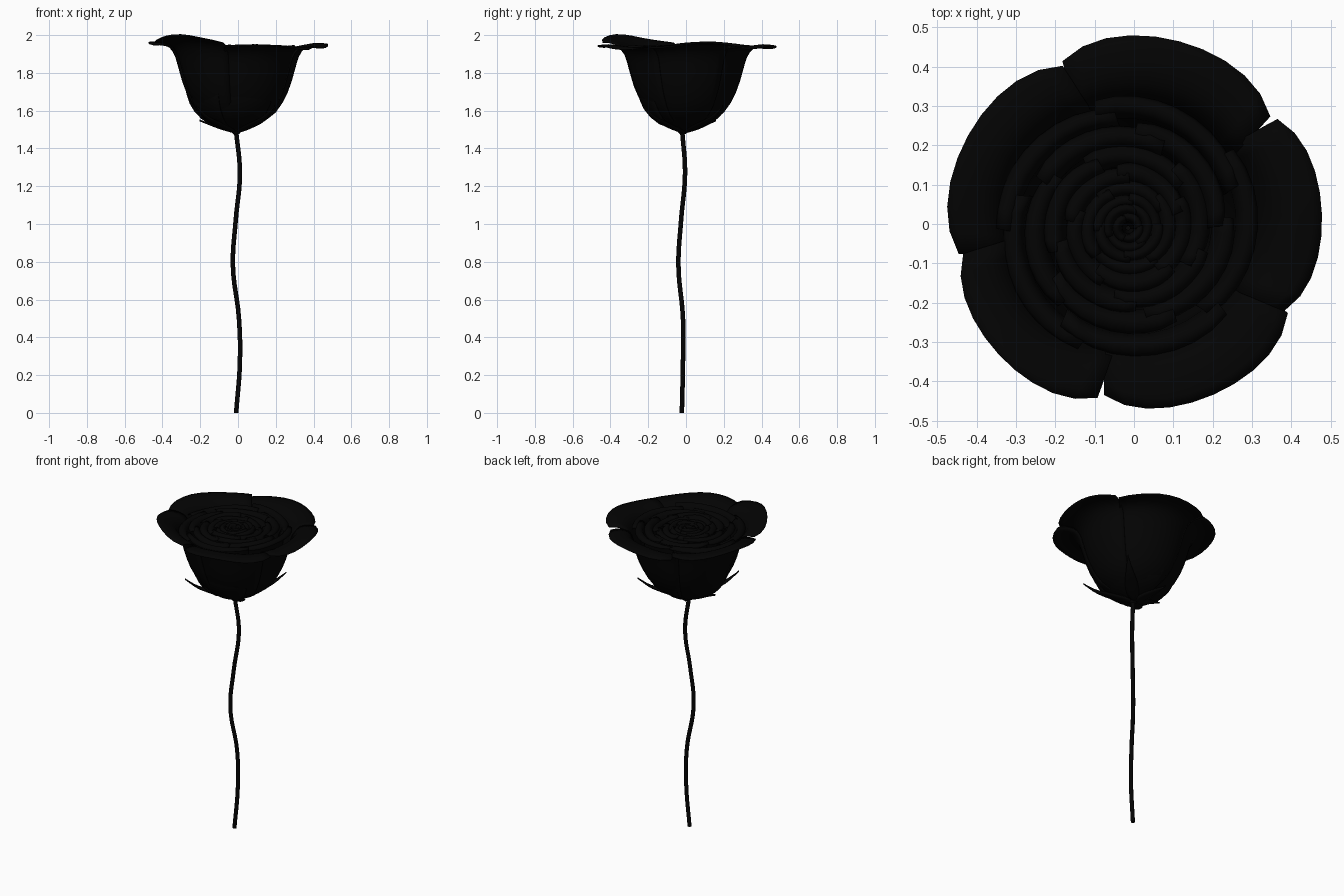
import bpy, math, random
from mathutils import Vector

if "Cube" in bpy.data.objects:
    bpy.data.objects.remove(bpy.data.objects["Cube"])

random.seed(4)
black = bpy.data.materials.new("black")
black.diffuse_color = (0.001, 0.001, 0.001, 1)
black.use_nodes = True
black.node_tree.nodes["Principled BSDF"].inputs["Base Color"].default_value = black.diffuse_color


def finish(name, verts, faces, thick):
    me = bpy.data.meshes.new(name)
    me.from_pydata(verts, [], faces)
    me.polygons.foreach_set("use_smooth", [True] * len(faces))
    ob = bpy.data.objects.new(name, me)
    bpy.context.collection.objects.link(ob)
    me.materials.append(black)
    mod = ob.modifiers.new("thickness", "SOLIDIFY")
    mod.thickness = thick
    return ob


def sample(pts, t):
    # Catmull-Rom interpolation along a profile, t in 0..1
    n = len(pts) - 1
    f = min(max(t, 0), 1) * n
    i = min(int(f), n - 1)
    f -= i
    p = [Vector(pts[min(max(k, 0), n)]) for k in (i - 1, i, i + 1, i + 2)]
    return 0.5 * (2 * p[1] + (p[2] - p[0]) * f + (2 * p[0] - 5 * p[1] + 4 * p[2] - p[3]) * f ** 2
                  + (3 * p[1] - p[0] - 3 * p[2] + p[3]) * f ** 3)


def grid_faces(nu, nv):
    return [(j * (nu + 1) + i, j * (nu + 1) + i + 1, (j + 1) * (nu + 1) + i + 1, (j + 1) * (nu + 1) + i)
            for j in range(nv) for i in range(nu)]


def petal(name, profile, a0, a1, lift, twist, centre, narrow=0.0, wave=0.008, bulge=0.0, nu=10, nv=16):
    # sheet swept around the axis between two angles, with a rounded, wavy rim
    phase = random.uniform(0, 6.28)
    mid, half = math.radians(a0 + a1) / 2, math.radians(a1 - a0) / 2
    verts = []
    for j in range(nv + 1):
        v = j / nv
        width = half * (1 - narrow * max(0, (v - 0.7) / 0.3))
        for i in range(nu + 1):
            u = 2 * i / nu - 1
            r, z = sample(profile, v * (1 - 0.075 * abs(u) ** 3))
            r = r * (1 + twist * u) + bulge * math.sin(math.pi * v) * (1 - u * u)
            z += (lift * (1 - 0.5 * u * u) + wave * math.sin(3 * u + phase)) * max(0, (v - 0.6) / 0.4)
            a = mid + width * u
            verts.append((centre[0] + r * math.cos(a), centre[1] + r * math.sin(a), z))
    finish(name, verts, grid_faces(nu, nv), 0.004)


# outer petals with flared lips: start angle, end angle, lift, bulge
outer = [(0.01, 1.485), (0.10, 1.523), (0.20, 1.59), (0.265, 1.70), (0.30, 1.81),
         (0.323, 1.885), (0.36, 1.93), (0.42, 1.943), (0.478, 1.935)]
for k, (a0, a1, lift, bulge) in enumerate([(35, 117, -0.005, 0), (-33, 39, 0.005, 0), (-103, -27, -0.005, 0),
                                           (187, 261, 0.055, 0.02), (111, 193, 0.015, 0.015)]):
    petal(f"outer_petal_{k + 1}", outer, a0, a1, lift, 0.012, (0, 0), 0.08, 0.012, bulge)

# nested inner whorls with wide lips: throat radius, lip radius, petal count
layers = [(0.27, 0.325, 5), (0.205, 0.262, 5), (0.155, 0.208, 5), (0.11, 0.16, 5),
          (0.08, 0.118, 4), (0.055, 0.086, 4), (0.037, 0.06, 3), (0.018, 0.036, 3)]
for n, (t, lip, count) in enumerate(layers):
    top = 1.932
    prof = [(0.01, 1.49), (0.5 * t, 1.53 + 0.005 * n), (0.8 * t, 1.61), (0.93 * t, 1.71),
            (t, 1.82), (t * 1.02, 1.89), (0.7 * t + 0.3 * lip, top - 0.005),
            (0.3 * t + 0.7 * lip, top), (lip, top - 0.02)]
    step = 360 / count
    for k in range(count):
        a = 20 + n * 47 + k * step + random.uniform(-5, 5)
        petal(f"inner_petal_{n + 1}_{k + 1}", prof, a, a + step * 1.22,
              random.uniform(-0.005, 0.015), 0.05, (-0.015, -0.01), 0.05, 0.006, nu=9)

# sepals hugging the underside of the bloom: direction, reach
path = [(0.01, 1.48), (0.08, 1.50), (0.16, 1.53), (0.23, 1.562), (0.30, 1.62)]
for k, (ang, reach) in enumerate([(43, 1), (120, 0.62), (180, 0.62), (225, 1), (313, 1)]):
    a = math.radians(ang)
    out, side = Vector((math.cos(a), math.sin(a), 0)), Vector((-math.sin(a), math.cos(a), 0))
    verts = []
    for j in range(11):
        v = j / 10
        r, z = sample(path, v * reach)
        w = 0.012 * (1 - v) + 0.036 * math.sin(math.pi * v ** 0.8) * (1 - 0.4 * v) + 0.001
        for u in (-1, -0.5, 0, 0.5, 1):
            verts.append(Vector((-0.01, -0.01, z + 0.008 * u * u)) + out * r + side * (w * u))
    finish(f"sepal_{k + 1}", verts, grid_faces(4, 10), 0.004)

# hip under the bloom
bpy.ops.mesh.primitive_uv_sphere_add(segments=12, ring_count=8, radius=0.026, location=(-0.01, -0.018, 1.497))
hip = bpy.context.object
hip.name = "hip"
hip.data.materials.append(black)
bpy.ops.object.shade_smooth()

# wavy stem
cu = bpy.data.curves.new("stem", "CURVE")
cu.dimensions = "3D"
cu.bevel_depth = 0.0125
cu.bevel_resolution = 2
cu.use_fill_caps = True
cu.resolution_u = 6
pts = [(-0.010, -0.022, 0), (0.010, -0.016, 0.27), (0.005, -0.016, 0.5), (-0.027, -0.04, 0.78),
       (-0.012, -0.026, 1.02), (0.010, -0.005, 1.27), (-0.01, -0.02, 1.49)]
sp = cu.splines.new("BEZIER")
sp.bezier_points.add(len(pts) - 1)
for bp, p in zip(sp.bezier_points, pts):
    bp.co = p
    bp.handle_left_type = bp.handle_right_type = "AUTO"
stem = bpy.data.objects.new("stem", cu)
bpy.context.collection.objects.link(stem)
cu.materials.append(black)
